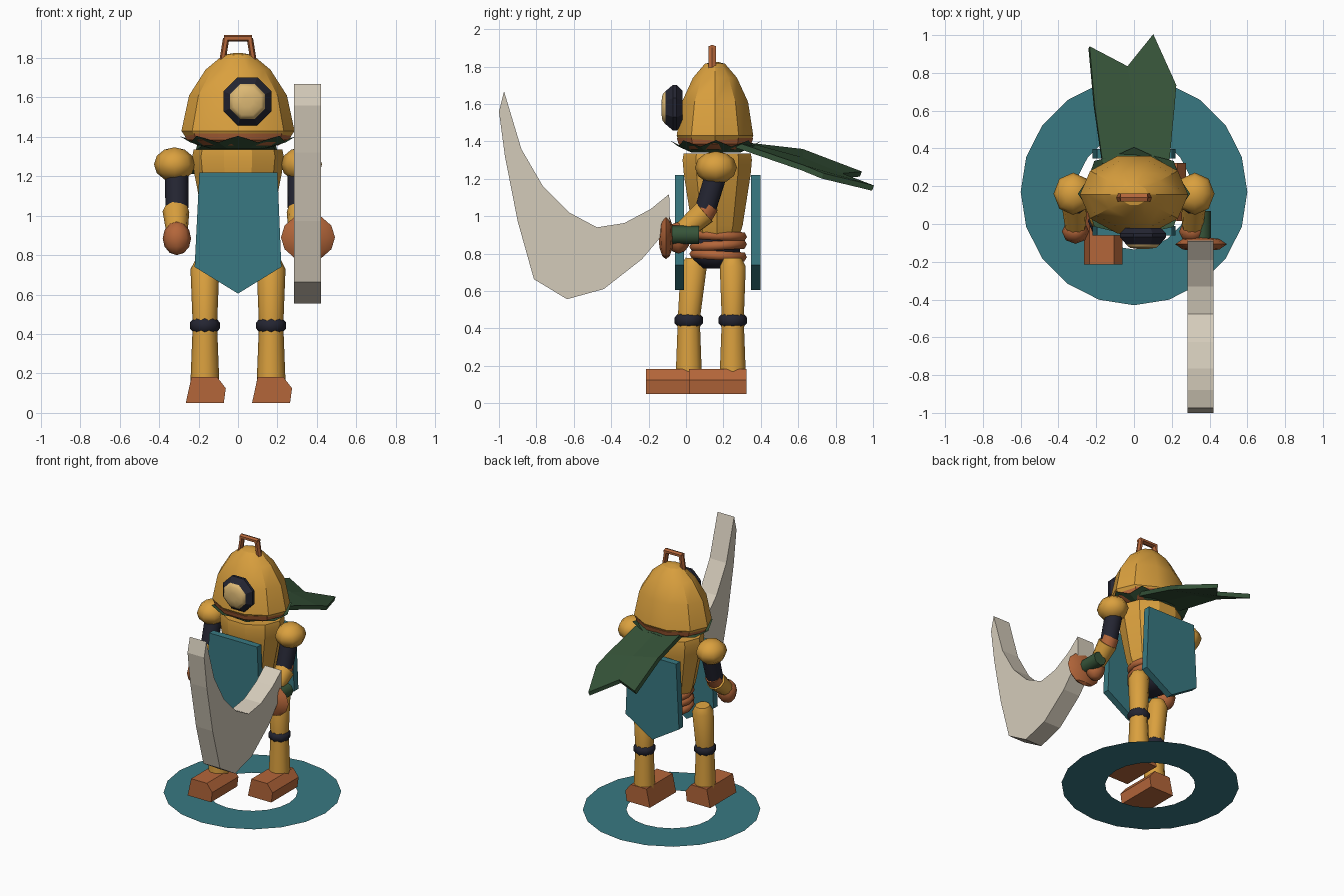
import bpy, bmesh, math
from mathutils import Vector, Matrix

if "Cube" in bpy.data.objects:
    bpy.data.objects.remove(bpy.data.objects["Cube"])


def material(name, rgb):
    lin = [(c / 255 / 12.92 if c < 11 else ((c / 255 + 0.055) / 1.055) ** 2.4) for c in rgb]
    m = bpy.data.materials.new(name)
    m.diffuse_color = (*lin, 1)
    m.use_nodes = True
    m.node_tree.nodes["Principled BSDF"].inputs["Base Color"].default_value = m.diffuse_color
    return m


AMBER = material("amber metal", (218, 160, 62))
COPPER = material("copper", (180, 102, 58))
NAVY = material("dark navy rubber", (36, 37, 50))
TEAL = material("teal cloth", (56, 121, 130))
GREEN = material("dark green cloth", (54, 84, 57))
BONE = material("pale bone blade", (212, 203, 186))
GLASS = material("pale gold glass", (220, 184, 116))


def finish(name, bm, mat, angle=30, fix=True):
    if fix:
        bmesh.ops.recalc_face_normals(bm, faces=bm.faces)
    me = bpy.data.meshes.new(name)
    bm.to_mesh(me)
    bm.free()
    me.materials.append(mat)
    if angle:
        me.shade_smooth()
        me.set_sharp_from_angle(angle=math.radians(angle))
    ob = bpy.data.objects.new(name, me)
    bpy.context.collection.objects.link(ob)
    return ob


def lathe(name, profile, mat, start=(0, 0, 0), axis=(0, 0, 1), n=10, scale=(1, 1), angle=50, phase=0.0):
    """Spin (radius, distance) pairs round an axis, with closed ends."""
    bm = bmesh.new()
    rot = Vector((0, 0, 1)).rotation_difference(Vector(axis).normalized()).to_matrix()
    rings = []
    for r, t in profile:
        rings.append([bm.verts.new(Vector(start) + rot @ Vector((
            r * scale[0] * math.cos(math.tau * (i + phase) / n),
            r * scale[1] * math.sin(math.tau * (i + phase) / n), t))) for i in range(n)])
    for a, b in zip(rings, rings[1:]):
        for i in range(n):
            bm.faces.new((a[i], a[(i + 1) % n], b[(i + 1) % n], b[i]))
    bm.faces.new(rings[0][::-1])
    bm.faces.new(rings[-1])
    return finish(name, bm, mat, angle)


def limb(name, p, q, r0, r1, mat, n=10):
    d = Vector(q) - Vector(p)
    return lathe(name, [(r0, 0), (r1, d.length)], mat, p, d, n)


def ball(name, center, radii, mat, u=8, v=6, angle=60):
    bm = bmesh.new()
    bmesh.ops.create_uvsphere(bm, u_segments=u, v_segments=v, radius=1,
                              matrix=Matrix.Translation(center) @ Matrix.Diagonal((*radii, 1)))
    return finish(name, bm, mat, angle)


def prism(name, points, offset, mat):
    """Extrude a flat outline by an offset vector."""
    bm = bmesh.new()
    f = bm.faces.new([bm.verts.new(p) for p in points])
    out = bmesh.ops.extrude_face_region(bm, geom=[f])["geom"]
    bmesh.ops.translate(bm, vec=offset, verts=[g for g in out if isinstance(g, bmesh.types.BMVert)])
    return finish(name, bm, mat, 0)


def torus(name, center, R, r, mat, scale_y=1.0, tilt=0.0, n=14, m=6):
    bm = bmesh.new()
    rot = Matrix.Rotation(tilt, 3, 'X')
    g = [[bm.verts.new(Vector(center) + rot @ Vector((
        (R + r * math.cos(b)) * math.cos(a), (R + r * math.cos(b)) * math.sin(a) * scale_y, r * math.sin(b))))
        for b in [math.tau * j / m for j in range(m)]] for a in [math.tau * i / n for i in range(n)]]
    for i in range(n):
        for j in range(m):
            k, l = (i + 1) % n, (j + 1) % m
            bm.faces.new((g[i][j], g[k][j], g[k][l], g[i][l]))
    return finish(name, bm, mat, 65)


CY = 0.16  # body centre line

# Flat ground ring
bm = bmesh.new()
loops = [[bm.verts.new((r * math.cos(math.tau * i / 20), 0.17 + r * math.sin(math.tau * i / 20), 0))
          for i in range(20)] for r in (0.6, 0.305)]
for i in range(20):
    j = (i + 1) % 20
    bm.faces.new((loops[0][i], loops[0][j], loops[1][j], loops[1][i]))
finish("base_ring", bm, TEAL, 0, fix=False)

# Legs: the left one steps forward
foot_outline = [(-0.097, 0.05), (-0.068, 0.182), (0.062, 0.182), (0.106, 0.125), (0.096, 0.05)]
for side, x, hip_y, y, toe in (("left", -0.168, 0.045, 0.015, -0.215), ("right", 0.168, 0.25, 0.25, 0.015)):
    prism(side + "_foot", [(x + a, toe, z) for a, z in foot_outline], (0, 0.308, 0), COPPER)
    limb(side + "_shin", (x, y, 0.16), (x, y, 0.44), 0.073, 0.062, AMBER)
    lathe(side + "_knee", [(0.05, 0), (0.076, 0.03), (0.076, 0.06), (0.05, 0.09)], NAVY, (x, y, 0.398), n=8, angle=60)
    d = Vector((0, hip_y - y, 0.32))
    lathe(side + "_thigh", [(0.062, 0), (0.073, 0.28), (0.05, 0.325)], AMBER, (x, y, 0.45), d)

# Pelvis, coiled waist and torso
lathe("pelvis", [(0.07, 0.72), (0.13, 0.77), (0.14, 0.86), (0.12, 0.92)], NAVY, (0, CY, 0))
for i, tilt in enumerate((-0.06, 0.05, -0.05)):
    torus("waist_coil_%d" % (i + 1), (0, 0.172, 0.79 + i * 0.053), 0.13, 0.028, COPPER, tilt=tilt)
lathe("torso", [(0.15, 0.90), (0.17, 0.95), (0.223, 1.22), (0.232, 1.30), (0.225, 1.335)], AMBER,
      (0, 0.167, 0), scale=(1, 0.84), angle=30)

# Cloth panels
panel = [(-0.196, 1.22), (0.2, 1.22), (0.22, 0.74), (0, 0.605), (-0.22, 0.74)]
for name, y in (("front_cloth_panel", -0.06), ("back_cloth_panel", 0.347)):
    prism(name, [(x, y, z) for x, z in panel], (0, 0.05, 0), TEAL)

# Arms
for side, s in (("left", -1), ("right", 1)):
    ball(side + "_shoulder", (s * 0.322, CY, 1.26), (0.104, 0.112, 0.087), AMBER)
    limb(side + "_upper_arm", (s * 0.312, 0.16, 1.22), (s * 0.31, 0.105, 1.04), 0.06, 0.058, NAVY)
    limb(side + "_elbow_cuff", (s * 0.31, 0.125, 1.06), (s * 0.31, 0.085, 1.0), 0.056, 0.06, COPPER)
    limb(side + "_forearm", (s * 0.315, 0.1, 1.02), (s * 0.31, -0.015, 0.92), 0.068, 0.055, AMBER)
    ball(side + "_hand", (s * 0.31, -0.04, 0.885), (0.072, 0.065, 0.085), COPPER)

# Curved sword
ball("sword_guard", (0.355, -0.107, 0.89), (0.137, 0.04, 0.12), COPPER, 8, 6, 30)
limb("sword_grip", (0.358, -0.09, 0.9), (0.358, 0.07, 0.9), 0.05, 0.05, GREEN, 8)
blade = [(-0.973, 1.668), (-0.88, 1.358), (-0.765, 1.16), (-0.626, 1.02), (-0.476, 0.94), (-0.33, 0.963),
         (-0.19, 1.037), (-0.09, 1.118), (-0.086, 0.947), (-0.235, 0.77), (-0.44, 0.61), (-0.636, 0.556),
         (-0.813, 0.663), (-0.9, 0.973), (-0.968, 1.32), (-1.0, 1.56)]
prism("sword_blade", [(0.284, y, z) for y, z in blade], (0.137, 0, 0), BONE)

# Helmet, neck ring and top handle
lathe("helmet", [(0.27, 1.405), (0.287, 1.43), (0.248, 1.61), (0.165, 1.74), (0.075, 1.815), (0.02, 1.825)], AMBER,
      (0, 0.155, 0), scale=(1, 0.75), angle=30)
lathe("neck_ring", [(0.2, 1.355), (0.262, 1.385), (0.275, 1.418)], COPPER, (0, 0.155, 0), scale=(1, 0.78), angle=30)
arch = [(-0.078, 1.79), (-0.06, 1.9), (0.06, 1.9), (0.078, 1.79)]
for i, (a, b) in enumerate(zip(arch, arch[1:])):
    e = 0.012 if i == 1 else 0
    bar = limb("helmet_handle_%d" % (i + 1), (a[0] - e, 0.14, a[1]), (b[0] + e, 0.14, b[1]), 0.016, 0.016, COPPER, 6)
    for v in bar.data.vertices:
        v.co.y = 0.14 + (v.co.y - 0.14) * 1.5

# Porthole
lathe("porthole_frame", [(0.1, 0), (0.132, 0.03), (0.132, 0.05), (0.095, 0.09)], NAVY, (0.048, -0.02, 1.58),
      (0, -1, 0), 8, angle=30, phase=0.5)
lathe("porthole_glass", [(0.096, 0), (0.096, 0.01), (0.075, 0.026), (0.03, 0.032)], GLASS, (0.048, -0.1, 1.58),
      (0, -1, 0), 8, angle=60, phase=0.5)

# Scarf with a zigzag upper edge
bm = bmesh.new()
n = 16
low, high = [], []
for i in range(n):
    a = math.tau * i / n
    c, s = math.cos(a), math.sin(a)
    low.append(bm.verts.new((0.14 * c, 0.16 + 0.13 * s, 1.34)))
    r = 0.297 if i % 2 == 0 else 0.262
    high.append(bm.verts.new((r * c, 0.16 + r * 0.83 * s, 1.405 if i % 2 == 0 else 1.372)))
for i in range(n):
    j = (i + 1) % n
    bm.faces.new((low[i], low[j], high[j], high[i]))
bm.faces.new(low[::-1])
finish("scarf", bm, GREEN, 0)

# Forked scarf tail streaming backward
bm = bmesh.new()
rows = [[(-0.16, 0.27, 1.385), (0.0, 0.29, 1.39), (0.18, 0.27, 1.38)],
        [(-0.21, 0.62, 1.345), (0.0, 0.62, 1.30), (0.213, 0.62, 1.26)],
        [(-0.238, 0.935, 1.225), (-0.037, 0.83, 1.215), (0.1, 1.0, 1.15)]]
v = [[bm.verts.new(p) for p in row] for row in rows]
tip = bm.verts.new((0.222, 0.73, 1.215))
for i in range(2):
    bm.faces.new((v[0][i], v[0][i + 1], v[1][i + 1], v[1][i]))
bm.faces.new((v[1][0], v[1][1], v[2][1], v[2][0]))
bm.faces.new((v[1][1], v[1][2], tip, v[2][2], v[2][1]))
tail = finish("scarf_tail", bm, GREEN, 0)
solid = tail.modifiers.new("thickness", 'SOLIDIFY')
solid.thickness = 0.03
solid.offset = 0
